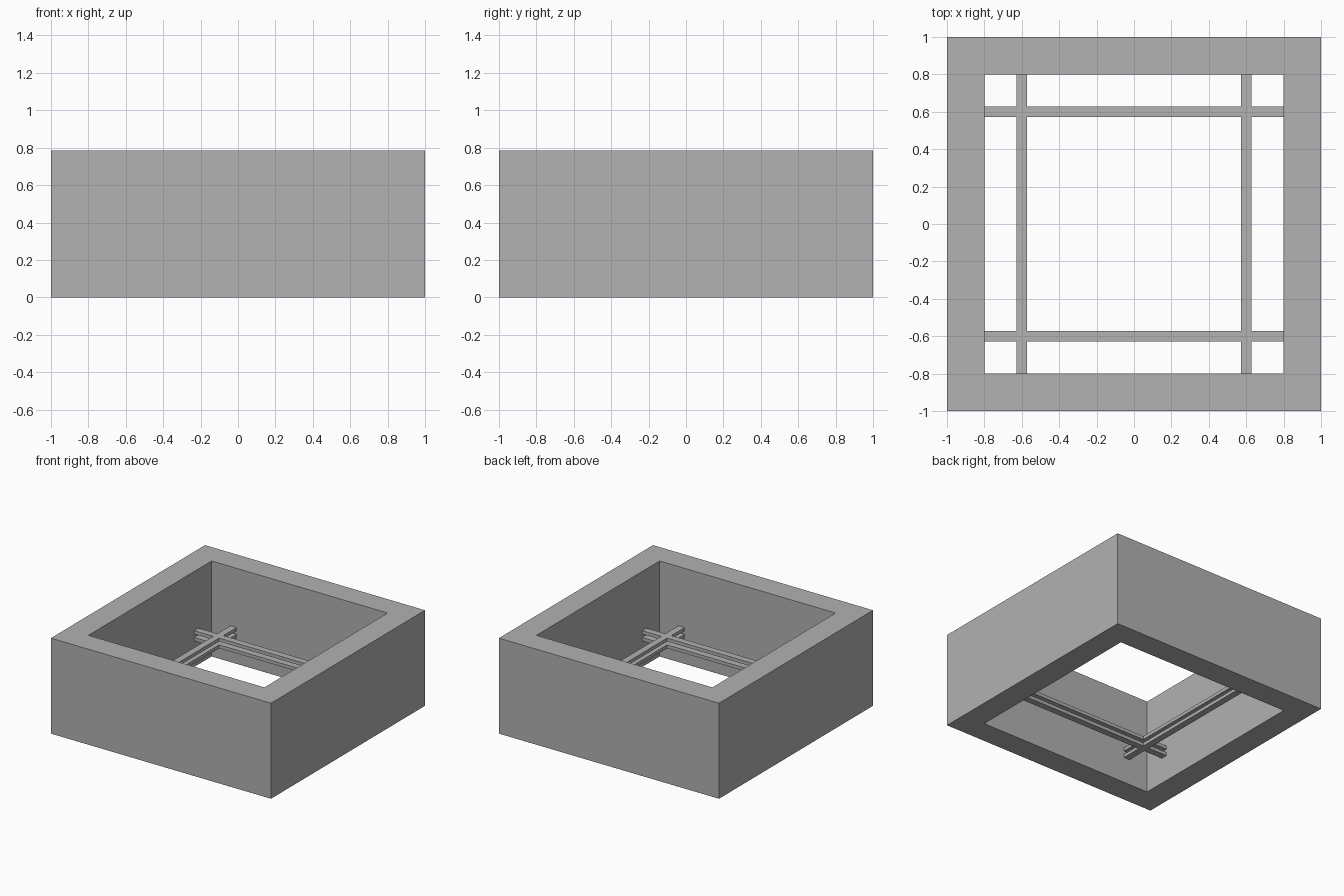
import bpy
import bmesh

cube = bpy.data.objects.get("Cube")
if cube:
    bpy.data.objects.remove(cube, do_unlink=True)

grey = bpy.data.materials.new("plain grey")
grey.use_nodes = True
color = (0.445, 0.445, 0.445, 1)
grey.diffuse_color = color
grey.node_tree.nodes["Principled BSDF"].inputs["Base Color"].default_value = color


def plate(name, cuts, keep, bottom, top):
    """Extrude the kept cells of a square grid into one closed solid."""
    bm = bmesh.new()
    n = len(cuts)
    verts = [[bm.verts.new((x, y, bottom)) for y in cuts] for x in cuts]
    for i in range(n - 1):
        for j in range(n - 1):
            if keep(i, j):
                bm.faces.new((verts[i][j], verts[i + 1][j],
                              verts[i + 1][j + 1], verts[i][j + 1]))
    loose = [v for v in bm.verts if not v.link_faces]
    bmesh.ops.delete(bm, geom=loose, context='VERTS')
    result = bmesh.ops.extrude_face_region(bm, geom=bm.faces[:], use_keep_orig=True)
    raised = [g for g in result["geom"] if isinstance(g, bmesh.types.BMVert)]
    bmesh.ops.translate(bm, verts=raised, vec=(0, 0, top - bottom))
    bmesh.ops.recalc_face_normals(bm, faces=bm.faces[:])
    mesh = bpy.data.meshes.new(name)
    bm.to_mesh(mesh)
    bm.free()
    mesh.materials.append(grey)
    obj = bpy.data.objects.new(name, mesh)
    bpy.context.collection.objects.link(obj)
    return obj


# Square outer wall, open at top and bottom
INNER, HEIGHT = 0.8, 0.785
plate("outer_wall", [-1, -INNER, INNER, 1],
      lambda i, j: (i, j) != (1, 1), 0, HEIGHT)

# Two stacked layers of crossing support bars
BAR, HALF, THICK = 0.6, 0.0275, 0.028
lines = [BAR - HALF, BAR + HALF, INNER]
cuts = [-c for c in reversed(lines)] + lines
for name, z in (("lower_bars", 0.215), ("upper_bars", 0.271)):
    plate(name, cuts, lambda i, j: i in (1, 3) or j in (1, 3), z, z + THICK)
